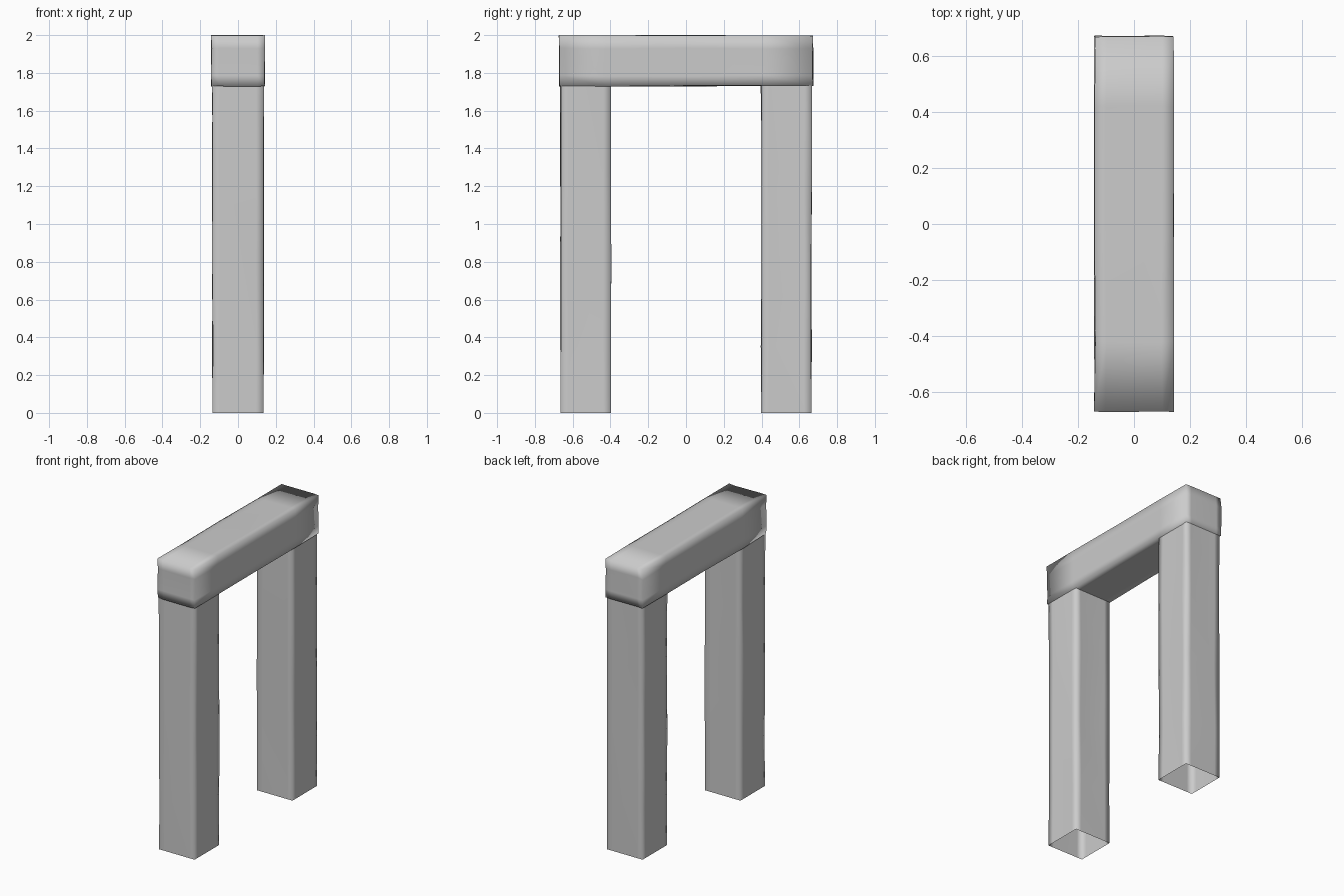
import bpy, bmesh, random
from mathutils import Vector, Matrix

if "Cube" in bpy.data.objects:
    bpy.data.objects.remove(bpy.data.objects["Cube"])

random.seed(4)


def worn_box(name, lo, hi, loops, capped, wobble):
    """Smooth box with support loops (axis -> positions) and slightly uneven sides."""
    lo, hi = Vector(lo), Vector(hi)
    size = hi - lo
    bm = bmesh.new()
    bmesh.ops.create_cube(bm, size=1, matrix=Matrix.Translation((lo + hi) / 2) @ Matrix.Diagonal((*size, 1)))
    for axis, cuts in enumerate(loops):
        for c in cuts:
            co, no = Vector(), Vector()
            co[axis], no[axis] = c, 1
            bmesh.ops.bisect_plane(bm, geom=bm.verts[:] + bm.edges[:] + bm.faces[:],
                                   plane_co=co, plane_no=no)
    if not capped:
        ends = [f for f in bm.faces if abs(f.normal.z) > 0.9]
        bmesh.ops.delete(bm, geom=ends, context='FACES')
    bmesh.ops.recalc_face_normals(bm, faces=bm.faces[:])
    # uneven hand-cut surface, feet kept flat on the ground
    for v in bm.verts:
        if v.co.z > 0.01:
            v.co += Vector([random.uniform(-wobble, wobble) for _ in range(3)])
            v.co.z = min(v.co.z, 2.0)
    mesh = bpy.data.meshes.new(name)
    bm.to_mesh(mesh)
    bm.free()
    mesh.shade_smooth()
    obj = bpy.data.objects.new(name, mesh)
    bpy.context.collection.objects.link(obj)
    return obj


# two open-ended posts
for side, label in ((-1, "front_post"), (1, "back_post")):
    y0, y1 = sorted((side * 0.398, side * 0.664))
    worn_box(label, (-0.135, y0, 0), (0.135, y1, 1.74),
             ((-0.095, 0.095), (y0 + 0.04, y1 - 0.04), (0.35, 0.8, 1.3)),
             False, 0.003)

# lintel resting across both posts
worn_box("lintel", (-0.141, -0.672, 1.73), (0.141, 0.672, 1.998),
         ((-0.1, 0.1), (-0.42, 0, 0.42), (1.785, 1.93)), True, 0.003)
